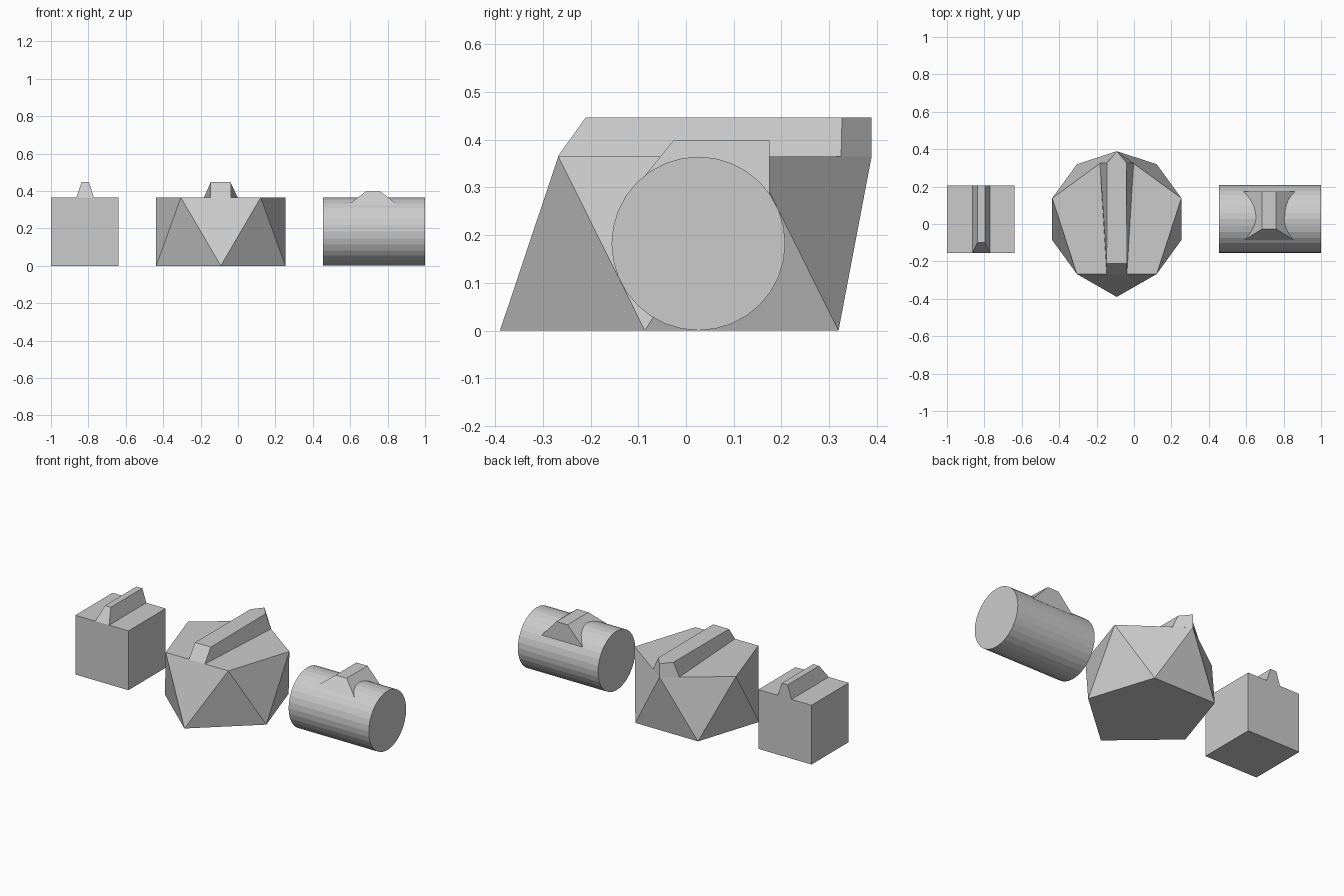
import bpy
import bmesh
import math
from mathutils import Matrix, Vector

if "Cube" in bpy.data.objects:
    bpy.data.objects.remove(bpy.data.objects["Cube"], do_unlink=True)

grey = bpy.data.materials.new("light_grey")
grey.use_nodes = True
grey.diffuse_color = (0.6, 0.6, 0.6, 1)
grey.node_tree.nodes["Principled BSDF"].inputs["Base Color"].default_value = (0.6, 0.6, 0.6, 1)

TOP = 0.365      # height of the three bodies
MID_Y = 0.026    # shared centre line of the bodies


def finish(name, bm):
    bmesh.ops.recalc_face_normals(bm, faces=bm.faces)
    mesh = bpy.data.meshes.new(name)
    bm.to_mesh(mesh)
    bm.free()
    mesh.materials.append(grey)
    obj = bpy.data.objects.new(name, mesh)
    bpy.context.collection.objects.link(obj)
    return obj


def loft(name, lower, upper, twisted=False):
    """Solid between two rings; twisted joins them with triangles."""
    bm = bmesh.new()
    a = [bm.verts.new(p) for p in lower]
    b = [bm.verts.new(p) for p in upper]
    bm.faces.new(a)
    bm.faces.new(b)
    n = len(a)
    for i in range(n):
        j = (i + 1) % n
        if twisted:
            bm.faces.new((a[i], a[j], b[i]))
            bm.faces.new((a[j], b[j], b[i]))
        else:
            bm.faces.new((a[i], a[j], b[j], b[i]))
    return finish(name, bm)


def mirrored(cx, half):
    """Ring symmetric about x = cx, from (offset, y, z) points on one side."""
    right = [(cx + x, y, z) for x, y, z in half]
    left = [(cx - x, y, z) for x, y, z in reversed(half) if x > 0]
    return right + left


# Cube body with its ridge
bm = bmesh.new()
bmesh.ops.create_cube(bm, size=1, matrix=Matrix.Translation((-0.819, MID_Y, TOP / 2))
                      @ Matrix.Diagonal((0.362, 0.362, TOP, 1)))
finish("cube_body", bm)
back = MID_Y + 0.181
loft("cube_ridge",
     mirrored(-0.817, [(0.047, -0.155, TOP), (0.047, back, TOP)]),
     mirrored(-0.817, [(0.02, -0.10, 0.447), (0.02, back, 0.447)]))

# Pentagonal antiprism body, its lower front corner pulled forward
CX, R = -0.092, 0.363


def pentagon(start, z):
    angles = [math.radians(start + 72 * i) for i in range(5)]
    return [Vector((CX + R * math.cos(t), MID_Y + R * math.sin(t), z)) for t in angles]


lower = pentagon(-90, 0)
lower[0].y = -0.39
loft("antiprism_body", lower, pentagon(-54, TOP), twisted=True)

# Antiprism ridge, flared and pointed at the back
loft("antiprism_ridge",
     mirrored(CX, [(0.054, -0.269, TOP), (0.09, 0.325, TOP), (0, 0.389, TOP)]),
     mirrored(CX, [(0.054, -0.21, 0.447), (0.052, 0.327, 0.447), (0, 0.389, 0.447)]))

# Cylinder body lying along x
bm = bmesh.new()
bmesh.ops.create_cone(bm, cap_ends=True, segments=32, radius1=0.182, radius2=0.182, depth=0.546,
                      matrix=Matrix.Translation((0.727, MID_Y, 0.1825))
                      @ Matrix.Rotation(math.pi / 2, 4, "Y"))
finish("cylinder_body", bm)

# Cylinder ridge, its lower edge sunk into the curved surface
loft("cylinder_ridge",
     mirrored(0.722, [(0.14, -0.09, 0.32), (0.14, 0.175, 0.287)]),
     mirrored(0.722, [(0.038, -0.027, 0.398), (0.038, 0.175, 0.398)]))
